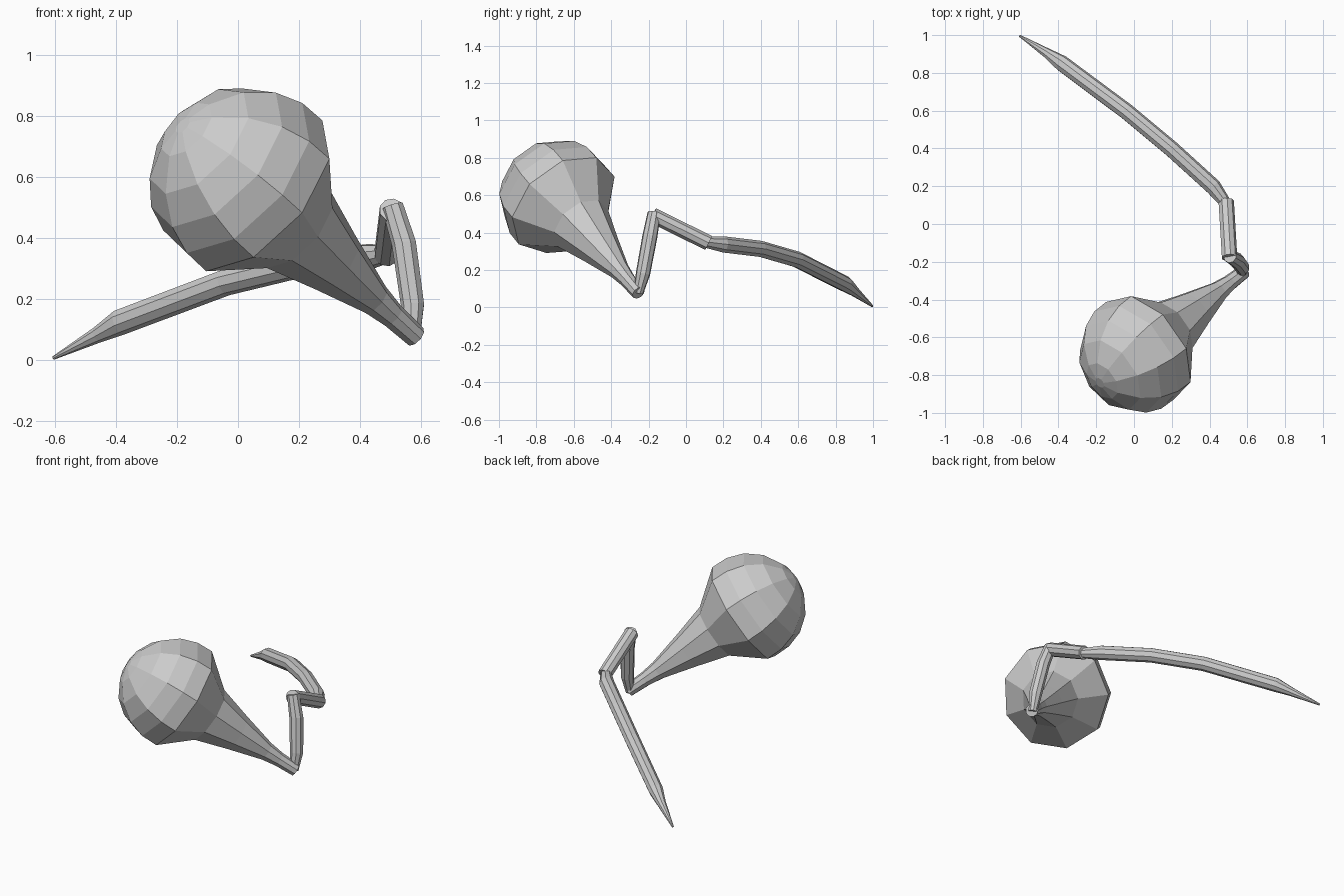
import bpy, bmesh, math
from mathutils import Vector

if "Cube" in bpy.data.objects:
    bpy.data.objects.remove(bpy.data.objects["Cube"])

SIDES = 9


def loft(name, rings, phase=0.0, ref=Vector((0, 0, 1))):
    """Sweep a nine-sided ring along (point, radius) pairs and cap both ends."""
    bm = bmesh.new()
    pts = [Vector(p) for p, r in rings]
    u = None
    prev = None
    for i, (p, r) in enumerate(rings):
        a = pts[max(i - 1, 0)]
        b = pts[min(i + 1, len(pts) - 1)]
        t = (b - a).normalized()
        if u is None:
            u = t.cross(ref).normalized()
        else:
            u = (u - t * u.dot(t)).normalized()
        v = u.cross(t)
        ring = []
        for k in range(SIDES):
            ang = phase + 2 * math.pi * k / SIDES
            ring.append(bm.verts.new(pts[i] + (u * math.cos(ang) + v * math.sin(ang)) * r))
        if prev:
            for k in range(SIDES):
                n = (k + 1) % SIDES
                bm.faces.new((prev[k], prev[n], ring[n], ring[k]))
        else:
            bm.faces.new(ring)
        prev = ring
    bm.faces.new(prev)
    bmesh.ops.recalc_face_normals(bm, faces=bm.faces)
    me = bpy.data.meshes.new(name)
    bm.to_mesh(me)
    bm.free()
    ob = bpy.data.objects.new(name, me)
    bpy.context.collection.objects.link(ob)
    return ob


# Bulb and tapering neck: (distance from rim, radius) along one slanted axis
rim = Vector((0.06, -0.655, 0.55))
tip = Vector((0.582, -0.253, 0.077))
axis = (tip - rim).normalized()
profile = [(-0.375, 0.03), (-0.355, 0.11), (-0.29, 0.215), (-0.20, 0.285), (-0.10, 0.318),
           (0.0, 0.32), (0.19, 0.17), (0.39, 0.112), (0.60, 0.056),
           (0.69, 0.043), (0.81, 0.038)]
loft("bulb_and_neck", [(rim + axis * d, r) for d, r in profile], math.radians(-15))

# Upright strut from the neck tip
loft("upright_strut", [((0.572, -0.255, 0.075), 0.026), ((0.573, -0.23, 0.18), 0.039),
                       ((0.545, -0.193, 0.38), 0.041), ((0.507, -0.17, 0.505), 0.036)],
     ref=Vector((0, 1, 0)))

# Short sloping link
loft("sloping_link", [((0.505, -0.178, 0.492), 0.042), ((0.487, 0.12, 0.345), 0.042)])

# Long tapering tail
loft("tail", [((0.492, 0.1, 0.349), 0.03), ((0.42, 0.195, 0.337), 0.044),
              ((0.2, 0.395, 0.313), 0.044), ((-0.04, 0.595, 0.255), 0.044),
              ((-0.385, 0.852, 0.125), 0.043), ((-0.46, 0.904, 0.083), 0.027),
              ((-0.605, 0.996, 0.007), 0.006)])
